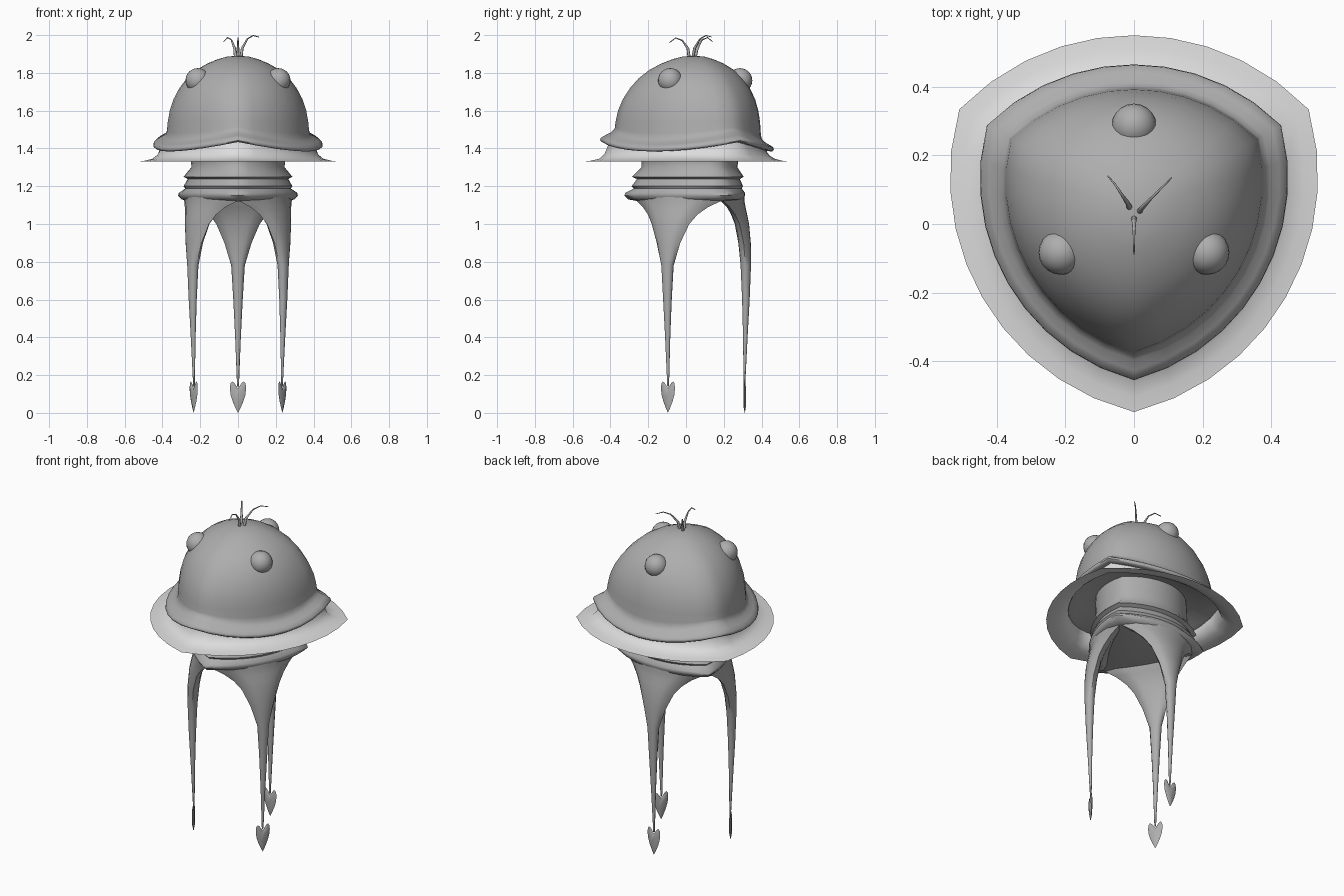
import bpy, bmesh, math
from mathutils import Vector

if "Cube" in bpy.data.objects:
    bpy.data.objects.remove(bpy.data.objects["Cube"])

CY = 0.04          # y of the three-fold axis
SIDES = [math.radians(a) for a in (90, 210, 330)]   # leg / eye directions
SEG = 10           # segments per rounded-triangle side


def material(name, c):
    m = bpy.data.materials.new(name)
    m.diffuse_color = (c, c, c, 1)
    m.use_nodes = True
    m.node_tree.nodes["Principled BSDF"].inputs["Base Color"].default_value = m.diffuse_color
    return m


GREY = material("body grey", 0.42)
PALE = material("pale skirt grey", 0.72)


def finish(name, bm, mat, angle=60, recalc=True):
    if recalc:
        bmesh.ops.recalc_face_normals(bm, faces=bm.faces)
    me = bpy.data.meshes.new(name)
    bm.to_mesh(me)
    bm.free()
    ob = bpy.data.objects.new(name, me)
    bpy.context.collection.objects.link(ob)
    me.materials.append(mat)
    bpy.ops.object.select_all(action='DESELECT')
    ob.select_set(True)
    bpy.context.view_layer.objects.active = ob
    bpy.ops.object.shade_smooth_by_angle(angle=math.radians(angle))
    return ob


def place(r, t, z, a):
    """Radial / tangential coordinates around the axis -> world."""
    return Vector((r * math.cos(a) - t * math.sin(a),
                   CY + r * math.sin(a) + t * math.cos(a), z))


def tri_ring(z, rc, rm, wave=0.0):
    """Rounded triangle: corner radius rc, mid-side radius rm, corners lifted by wave."""
    half, sag = rc * math.sin(math.pi / 3), rm - rc / 2
    R = (half * half + sag * sag) / (2 * sag)
    d = rm - R
    pts = []
    for a in SIDES:
        for i in range(SEG):
            th = math.radians(-60 + 120 * i / SEG)
            r = d * math.cos(th) + math.sqrt(R * R - (d * math.sin(th)) ** 2)
            pts.append(place(r, 0, z + wave * (th / (math.pi / 3)) ** 2, a + th))
    return pts


def loft(bm, rings, cap_start=True, cap_end=True):
    rows = [[bm.verts.new(p) for p in ring] for ring in rings]
    n = len(rows[0])
    for A, B in zip(rows, rows[1:]):
        for i in range(n):
            j = (i + 1) % n
            bm.faces.new((A[i], A[j], B[j], B[i]))
    if cap_start:
        bm.faces.new(rows[0])
    if cap_end:
        bm.faces.new(rows[-1])


def tri_loft(name, profile, mat, caps=(True, True), angle=60):
    bm = bmesh.new()
    loft(bm, [tri_ring(*p) for p in profile], *caps)
    return finish(name, bm, mat, angle)


# Domed head with wavy rolled lip and hollow underside
tri_loft("head_dome", [
    (1.890, .012, .012), (1.886, .06, .058), (1.873, .11, .104), (1.85, .17, .158),
    (1.815, .235, .215), (1.77, .292, .262), (1.72, .336, .298), (1.66, .375, .326),
    (1.60, .40, .343), (1.54, .413, .352), (1.48, .417, .356, .03),
    (1.453, .42, .36, .05), (1.435, .437, .375, .05), (1.42, .468, .40, .05),
    (1.405, .492, .423, .05), (1.392, .495, .425, .05), (1.384, .485, .417, .05),
    (1.386, .455, .39, .05), (1.40, .42, .355, .03), (1.435, .34, .29), (1.45, .25, .22),
], GREY)

# Thin flaring skirt below the lip
tri_loft("skirt", [
    (1.405, .448, .385, .045), (1.38, .455, .39, .03), (1.36, .472, .405, .01),
    (1.345, .50, .432), (1.335, .545, .47), (1.33, .588, .51),
], PALE, (False, False))

# Wrinkled neck and hips
tri_loft("neck", [
    (1.45, .27, .24), (1.33, .275, .236), (1.30, .275, .232), (1.25, .325, .265),
    (1.238, .30, .245), (1.20, .328, .262), (1.188, .316, .255), (1.165, .362, .272),
    (1.15, .366, .272), (1.13, .345, .262), (1.12, .29, .235),
], GREY, angle=50)

# Tapering legs: height, half width, outer radius, thickness
LEG = [(1.15, .30, .269, .12), (1.12, .255, .270, .11), (1.09, .20, .275, .095),
       (1.05, .152, .284, .085), (1.0, .115, .294, .076), (.9, .072, .303, .066),
       (.78, .036, .304, .055), (.6, .025, .297, .04), (.4, .015, .286, .024),
       (.14, .005, .273, .008)]


def leg_ring(z, w, r, th, a):
    K = 8
    us = [-1 + 2 * i / K for i in range(K + 1)]
    bow = lambda u: r - (u * w) ** 2 / 1.1 - th * .5 * (1 - math.sqrt(1 - u * u))
    outer = [place(bow(u), u * w, z, a) for u in us]
    inner = [place(bow(u) - th * math.sqrt(1 - u * u), u * w, z, a) for u in us[-2:0:-1]]
    return outer + inner


# Heart-shaped foot outline (half): sideways, height
HEART = [(0, 0), (.013, .025), (.028, .06), (.039, .095), (.043, .13), (.040, .155),
         (.032, .166), (.021, .16), (.009, .142), (0, .13)]

for n, a in enumerate(SIDES, 1):
    bm = bmesh.new()
    loft(bm, [leg_ring(*row, a) for row in LEG])
    finish(f"leg_{n}", bm, GREY)

    # Flat heart foot, thicker along the middle
    bm = bmesh.new()
    outline = HEART + [(-t, z) for t, z in HEART[-2:0:-1]]
    edge = [bm.verts.new(place(.271, t, z, a)) for t, z in outline]
    for s in (1, -1):
        ring = [bm.verts.new(place(.271 + s * .007, t * .6, .09 + (z - .09) * .6, a))
                for t, z in outline]
        for i in range(len(edge)):
            j = (i + 1) % len(edge)
            bm.faces.new((edge[i], edge[j], ring[j], ring[i]))
        bm.faces.new(ring)
    finish(f"heart_foot_{n}", bm, GREY)

    # Bulging eye
    bm = bmesh.new()
    bmesh.ops.create_uvsphere(bm, u_segments=20, v_segments=12, radius=.065)
    bmesh.ops.translate(bm, verts=bm.verts, vec=place(.246, 0, 1.76, a))
    finish(f"eye_{n}", bm, GREY)

# Curling antennae on the crown
ANTENNAE = [
    [(.015, .035, 1.87), (.022, .045, 1.93), (.05, .075, 1.98), (.08, .105, 1.998), (.11, .135, 1.99)],
    [(-.012, .045, 1.87), (-.018, .06, 1.93), (-.035, .085, 1.975), (-.055, .115, 1.987), (-.076, .14, 1.965)],
    [(0, .018, 1.87), (0, .01, 1.93), (0, -.02, 1.972), (0, -.055, 1.985), (0, -.088, 1.96)],
]
for n, pts in enumerate(ANTENNAE, 1):
    bm = bmesh.new()
    rings = []
    for i, p in enumerate(pts):
        d = (Vector(pts[min(i + 1, 4)]) - Vector(pts[max(i - 1, 0)])).normalized()
        flat = Vector((pts[-1][0] - pts[0][0], pts[-1][1] - pts[0][1], 0))
        side = flat.cross(Vector((0, 0, 1))).normalized()
        up = d.cross(side)
        r = (.009, .007, .004, .003, .002)[i]
        rings.append([Vector(p) + r * (side * math.cos(k * math.pi / 4) + up * math.sin(k * math.pi / 4))
                      for k in range(8)])
    loft(bm, rings)
    finish(f"antenna_{n}", bm, GREY)
